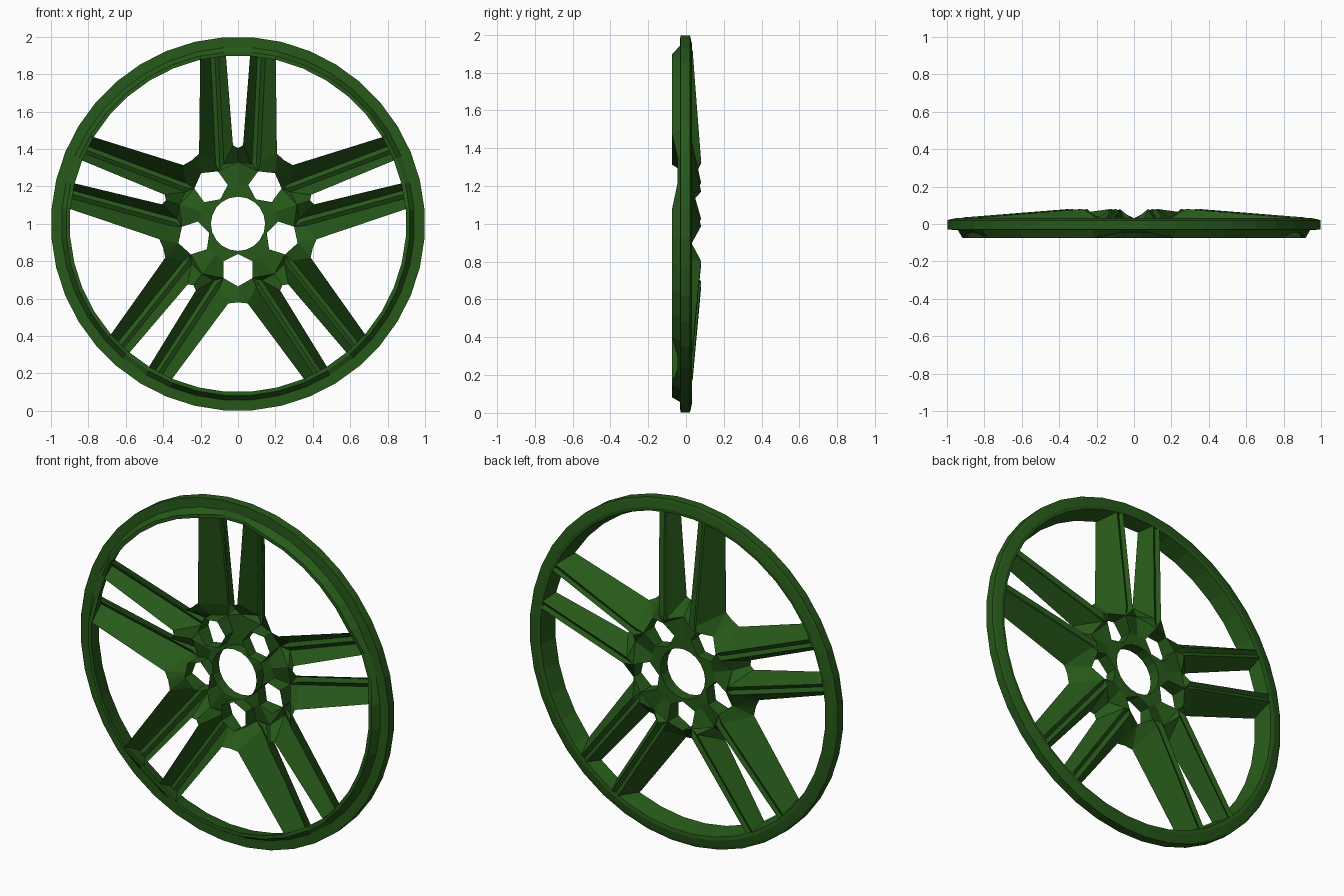
import bpy, bmesh
from math import sin, cos, pi, radians

if "Cube" in bpy.data.objects:
    bpy.data.objects.remove(bpy.data.objects["Cube"])

mat = bpy.data.materials.new("dark_green")
mat.diffuse_color = (0.02, 0.10, 0.01, 1)
mat.use_nodes = True
mat.node_tree.nodes["Principled BSDF"].inputs["Base Color"].default_value = mat.diffuse_color
CENTRE_Z = 1.0


def finish(name, bm):
    bmesh.ops.remove_doubles(bm, verts=bm.verts, dist=0.0005)
    bmesh.ops.recalc_face_normals(bm, faces=bm.faces)
    me = bpy.data.meshes.new(name)
    bm.to_mesh(me)
    bm.free()
    me.materials.append(mat)
    ob = bpy.data.objects.new(name, me)
    bpy.context.collection.objects.link(ob)
    return ob


def radial_copies(name, points, faces):
    """Mirror a half sector about its spoke axis and repeat it five times."""
    bm = bmesh.new()
    for k in range(5):
        a = k * 2 * pi / 5
        for side in (1, -1):
            used = {n for f in faces for n in f.split()}
            vs = {}
            for n in used:
                x, r, y = points[n]
                x *= side
                vs[n] = bm.verts.new((x * cos(a) + r * sin(a), y,
                                      CENTRE_Z - x * sin(a) + r * cos(a)))
            for f in faces:
                bm.faces.new([vs[n] for n in f.split()])
    return finish(name, bm)


def lug(along, across, y):
    """Point measured from the bolt-hole axis, 36 degrees off the spoke."""
    s, c = sin(radians(36)), cos(radians(36))
    return (along * s - across * c, along * c + across * s, y)


# Half sector: (sideways, outward, depth)
P = {
    # spoke section at the rim, slot edge to window edge
    "s0": (.065, .905, -.045), "s2": (.105, .92, .035), "s3": (.125, .92, .022),
    "s4": (.148, .915, .035), "w2": (.202, .89, -.075),
    # spoke section near the hub
    "i0": (.027, .42, -.045), "i2": (.075, .32, .08), "i3": (.098, .325, .065),
    "i4": (.12, .33, .08), "w1": (.208, .375, -.075), "w0": lug(.42, 0, -.075),
    # web along the spoke axis
    "c0": (0, .405, -.045), "c1": (0, .33, .02), "c2": (0, .205, .03),
    # hexagonal bolt hole
    "l0": lug(.335, 0, .03), "l1": lug(.29, .078, .06),
    "l2": lug(.20, .078, .03), "l3": lug(.162, 0, .03),
}
# centre bore, and the lower edges of both kinds of hole
for i in range(3):
    a = radians(18 * i)
    P[f"h{i}"] = (.145 * sin(a), .145 * cos(a), .03)
    P[f"hb{i}"] = (.145 * sin(a), .145 * cos(a), -.035)
for i in range(4):
    P[f"lb{i}"] = P[f"l{i}"][:2] + (-.04,)

# Twin spokes, open at the front like a pressed shell
radial_copies("twin_spokes", P, [
    "s0 s2 i2 i0", "s2 s3 i3 i2", "s3 s4 i4 i3", "s4 w2 w1 i4",
    "i4 w1 l0 l1", "w1 w0 l0", "i2 i3 l1", "i3 i4 l1",
    "i0 i2 c1 c0", "c1 i2 l1", "c1 l1 l2 c2",
])
# Hub face and bore
radial_copies("hub", P, ["c2 l2 h1 h0", "l2 l3 h2 h1",
                         "h0 h1 hb1 hb0", "h1 h2 hb2 hb1"])
# Bolt hole walls
radial_copies("bolt_holes", P, [f"l{i} l{i+1} lb{i+1} lb{i}" for i in range(3)])

# Rim: faceted ring whose inner lip is relieved where the spokes meet it
bm = bmesh.new()
SIDES = 40
rings = []
for i in range(SIDES):
    off = 4.5 + 9 * i                       # degrees from the top spoke
    near = abs((off + 36) % 72 - 36)
    lip = -.045 if near < 6 else -.075
    profile = [(.90, lip), (.925, .03), (.945, .033), (.985, .025), (1, .02),
               (1, -.03), (.945, -.032), (.92, lip)]
    a = radians(off)
    rings.append([bm.verts.new((r * sin(a), y, CENTRE_Z + r * cos(a)))
                  for r, y in profile])
for i in range(SIDES):
    A, B = rings[i], rings[(i + 1) % SIDES]
    for j in range(len(A)):
        k = (j + 1) % len(A)
        bm.faces.new((A[j], A[k], B[k], B[j]))
finish("rim", bm)
